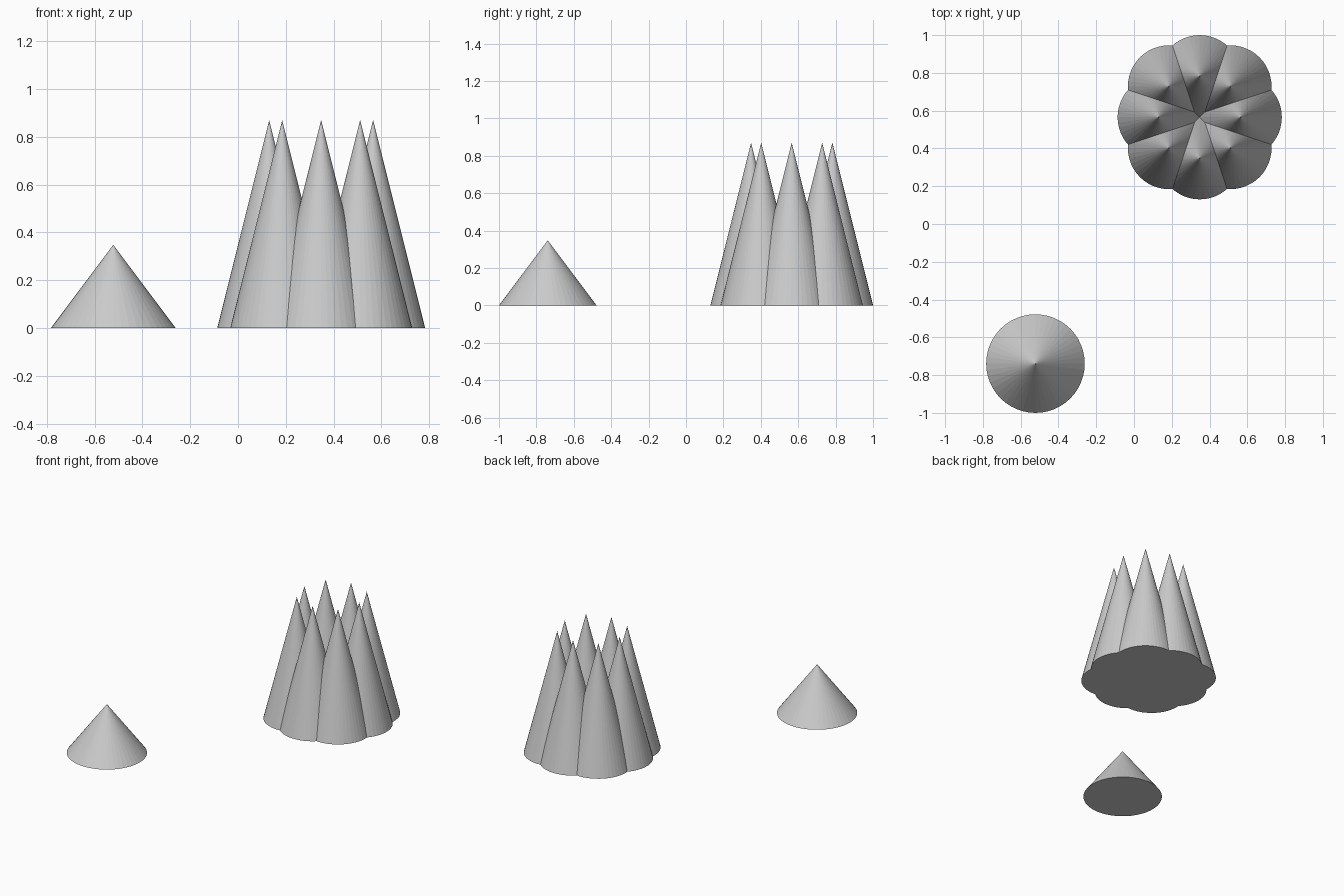
import bpy, math

if "Cube" in bpy.data.objects:
    bpy.data.objects.remove(bpy.data.objects["Cube"])

U = 2 / 2.3          # base unit: height of the tall spikes
SIDES = 48
CX, CY = 0.4 * U, 0.65 * U   # centre of the spike cluster


def cone(name, x, y, radius, height):
    bpy.ops.mesh.primitive_cone_add(vertices=SIDES, radius1=radius, radius2=0,
                                    depth=height, location=(x, y, height / 2))
    obj = bpy.context.object
    obj.name = name
    return obj


# Small separate cone
cone("small_cone", -0.6 * U, -0.85 * U, 0.3 * U, 0.4 * U)

# Ring of eight tall spikes: four on the axes, four slightly wider on the diagonals
spikes = []
for i in range(8):
    a = i * math.pi / 4
    reach = 0.25 * U if i % 2 == 0 else 0.1875 * math.sqrt(2) * U
    spikes.append(cone("spike", CX + reach * math.cos(a), CY + reach * math.sin(a),
                       0.25 * U, U))

# Fuse the spikes into one solid cluster
cluster = spikes[0]
cluster.name = "spike_cluster"
bpy.context.view_layer.objects.active = cluster
for other in spikes[1:]:
    mod = cluster.modifiers.new("fuse", 'BOOLEAN')
    mod.operation = 'UNION'
    mod.solver = 'EXACT'
    mod.object = other
    bpy.ops.object.modifier_apply(modifier=mod.name)
    bpy.data.objects.remove(other, do_unlink=True)
